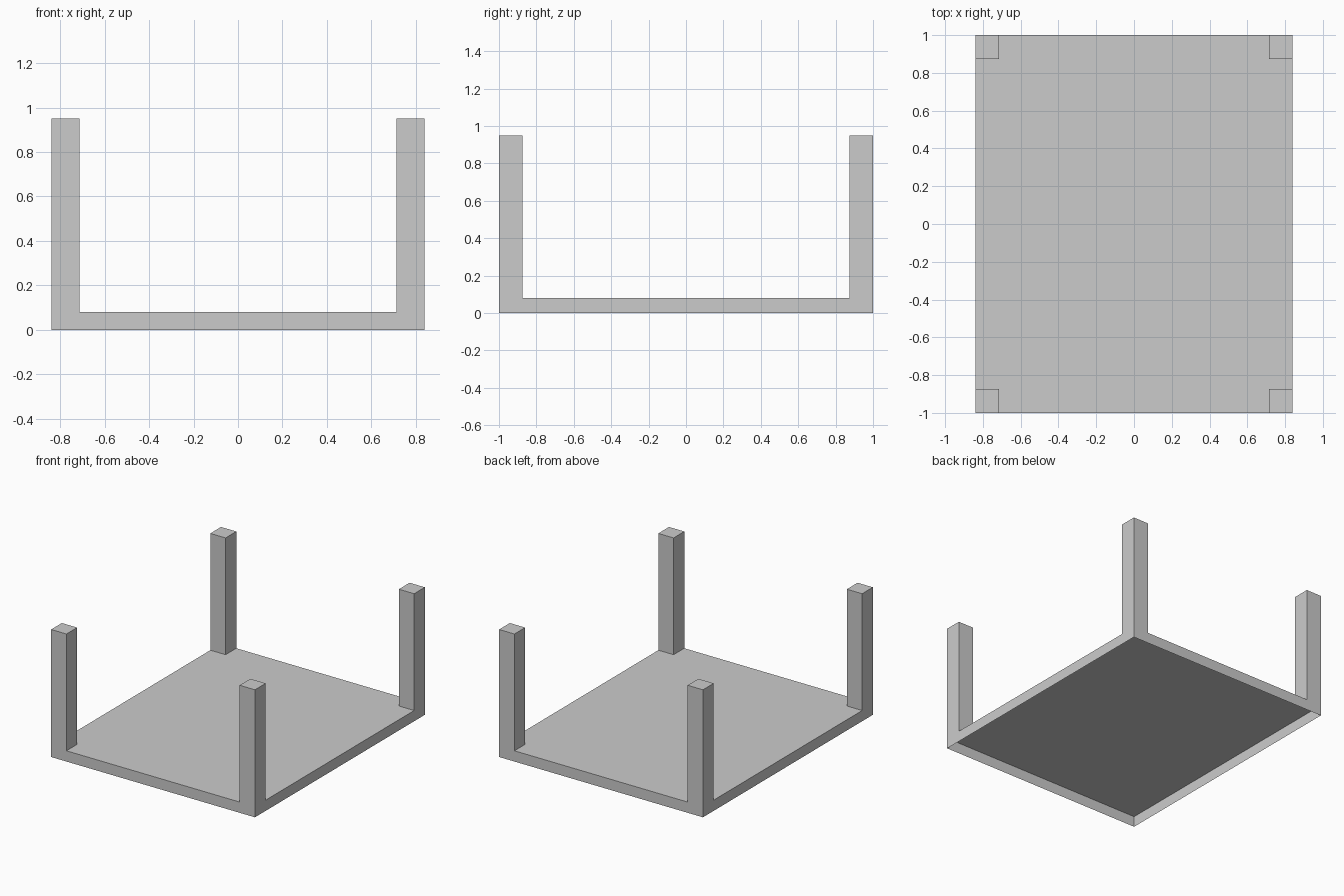
import bpy, bmesh
from mathutils import Vector

if "Cube" in bpy.data.objects:
    bpy.data.objects.remove(bpy.data.objects["Cube"])

HX, HY = 0.84, 1.0       # half size of the slab
SLAB, TOP = 0.08, 0.95   # slab height, post height
POST = 0.126             # post thickness


def open_box(name, lo, hi):
    """Box between two corners, without its bottom face."""
    lo, hi = Vector(lo), Vector(hi)
    bm = bmesh.new()
    bmesh.ops.create_cube(bm, size=1)
    for v in bm.verts:
        v.co = Vector(hi[i] if v.co[i] > 0 else lo[i] for i in range(3))
    bm.normal_update()
    bottom = [f for f in bm.faces if f.normal.z < -0.5]
    bmesh.ops.delete(bm, geom=bottom, context='FACES_ONLY')
    mesh = bpy.data.meshes.new(name)
    bm.to_mesh(mesh)
    bm.free()
    obj = bpy.data.objects.new(name, mesh)
    bpy.context.collection.objects.link(obj)
    return obj


# Slab: thin shell, open underneath
open_box("slab", (-HX, -HY, 0), (HX, HY, SLAB))

# Corner posts, mirrored to all four corners
posts = open_box("corner_posts", (HX - POST, HY - POST, SLAB), (HX, HY, TOP))
mirror = posts.modifiers.new("four_corners", 'MIRROR')
mirror.use_axis = (True, True, False)
mirror.use_mirror_merge = False
